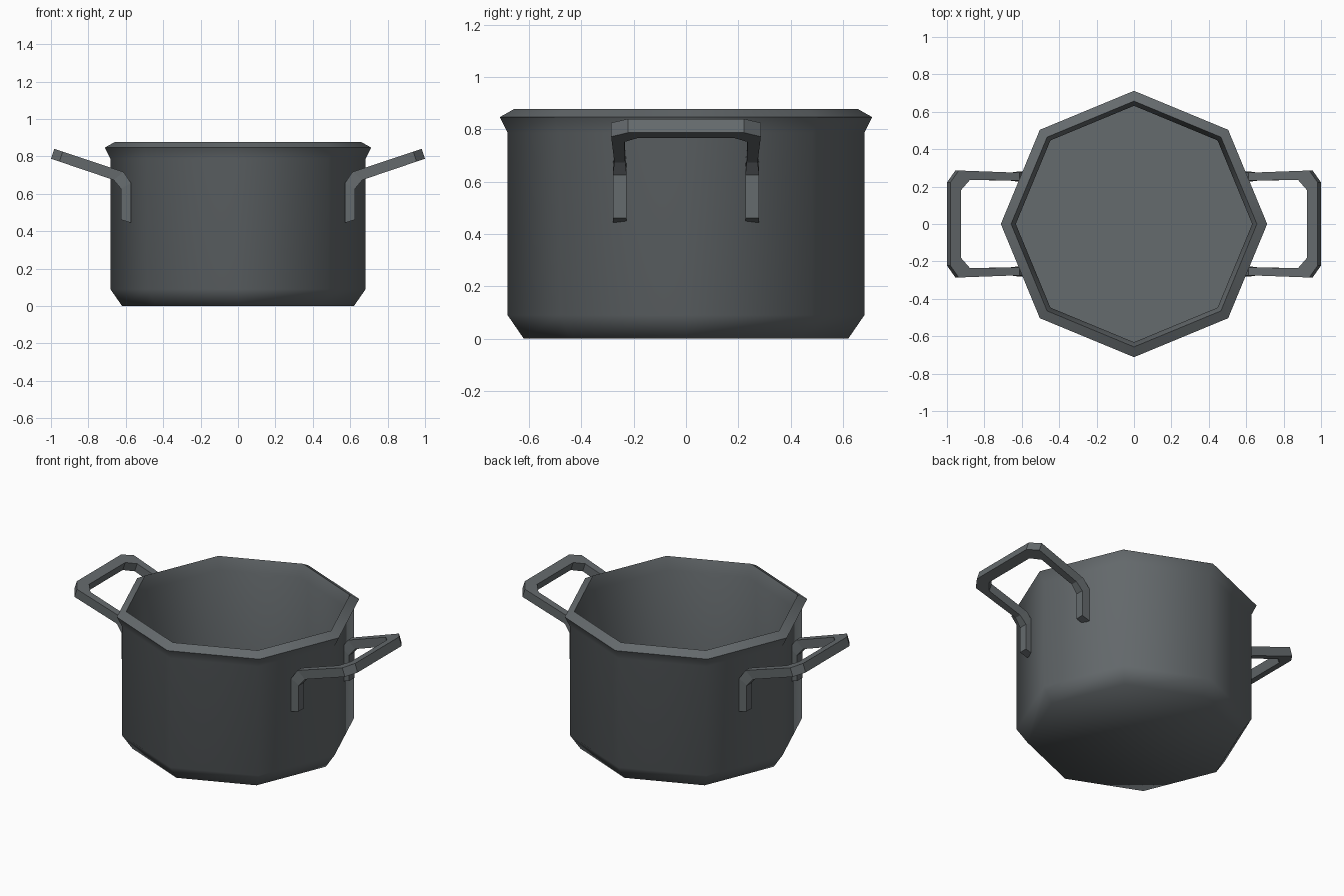
import bpy, bmesh, math

if "Cube" in bpy.data.objects:
    bpy.data.objects.remove(bpy.data.objects["Cube"])

mat = bpy.data.materials.new("dark grey metal")
mat.diffuse_color = (0.13, 0.145, 0.153, 1)
mat.use_nodes = True
mat.node_tree.nodes["Principled BSDF"].inputs["Base Color"].default_value = mat.diffuse_color


def make_object(name, bm):
    bmesh.ops.recalc_face_normals(bm, faces=bm.faces)
    me = bpy.data.meshes.new(name)
    bm.to_mesh(me)
    bm.free()
    me.materials.append(mat)
    ob = bpy.data.objects.new(name, me)
    bpy.context.collection.objects.link(ob)
    return ob


# Pot body: eight-sided lathe of (radius, height), outside up then inside down
profile = [(0.62, 0), (0.682, 0.09), (0.682, 0.787), (0.712, 0.847),
           (0.657, 0.878), (0.632, 0.80), (0.632, 0.05)]
N = 8
bm = bmesh.new()
rings = [[bm.verts.new((r * math.cos(i * math.tau / N), r * math.sin(i * math.tau / N), z))
          for i in range(N)] for r, z in profile]
for a, b in zip(rings, rings[1:]):
    for i in range(N):
        j = (i + 1) % N
        bm.faces.new((a[i], a[j], b[j], b[i]))
bm.faces.new(rings[0])
bm.faces.new(rings[-1])
pot = make_object("pot_body", bm)
bpy.context.view_layer.objects.active = pot
pot.select_set(True)
bpy.ops.object.shade_smooth_by_angle(angle=math.radians(62))


# Handles: a bent flat bar, swept as four-cornered sections
def slope(x):
    return 0.674 + (x - 0.665) * 0.339


# (x, z, y) of outer and inner lower corners, then offset to the upper corners
half = [((0.625, 0.461, 0.28), (0.625, 0.461, 0.227), (-0.053, -0.016)),
        ((0.625, 0.626, 0.28), (0.625, 0.626, 0.227), (-0.053, 0.032)),
        ((0.665, 0.674, 0.274), (0.665, 0.674, 0.232), (-0.053, 0.043)),
        ((0.955, slope(0.955), 0.286), (0.895, slope(0.895), 0.236), (-0.018, 0.053)),
        ((1.0, slope(1.0), 0.222), (0.942, slope(0.942), 0.182), (-0.018, 0.053))]


def handle(name, side):
    bm = bmesh.new()
    sections = []
    for rows, sy in ((half, 1), (half[::-1], -1)):
        for (ox, oz, oy), (ix, iz, iy), (dx, dz) in rows:
            corners = [(ox, oy, oz), (ix, iy, iz),
                       (ix + dx, iy, iz + dz), (ox + dx, oy, oz + dz)]
            sections.append([bm.verts.new((side * x, sy * y, z)) for x, y, z in corners])
    for a, b in zip(sections, sections[1:]):
        for i in range(4):
            j = (i + 1) % 4
            bm.faces.new((a[i], a[j], b[j], b[i]))
    bm.faces.new(sections[0])
    bm.faces.new(sections[-1])
    make_object(name, bm)


handle("right_handle", 1)
handle("left_handle", -1)
